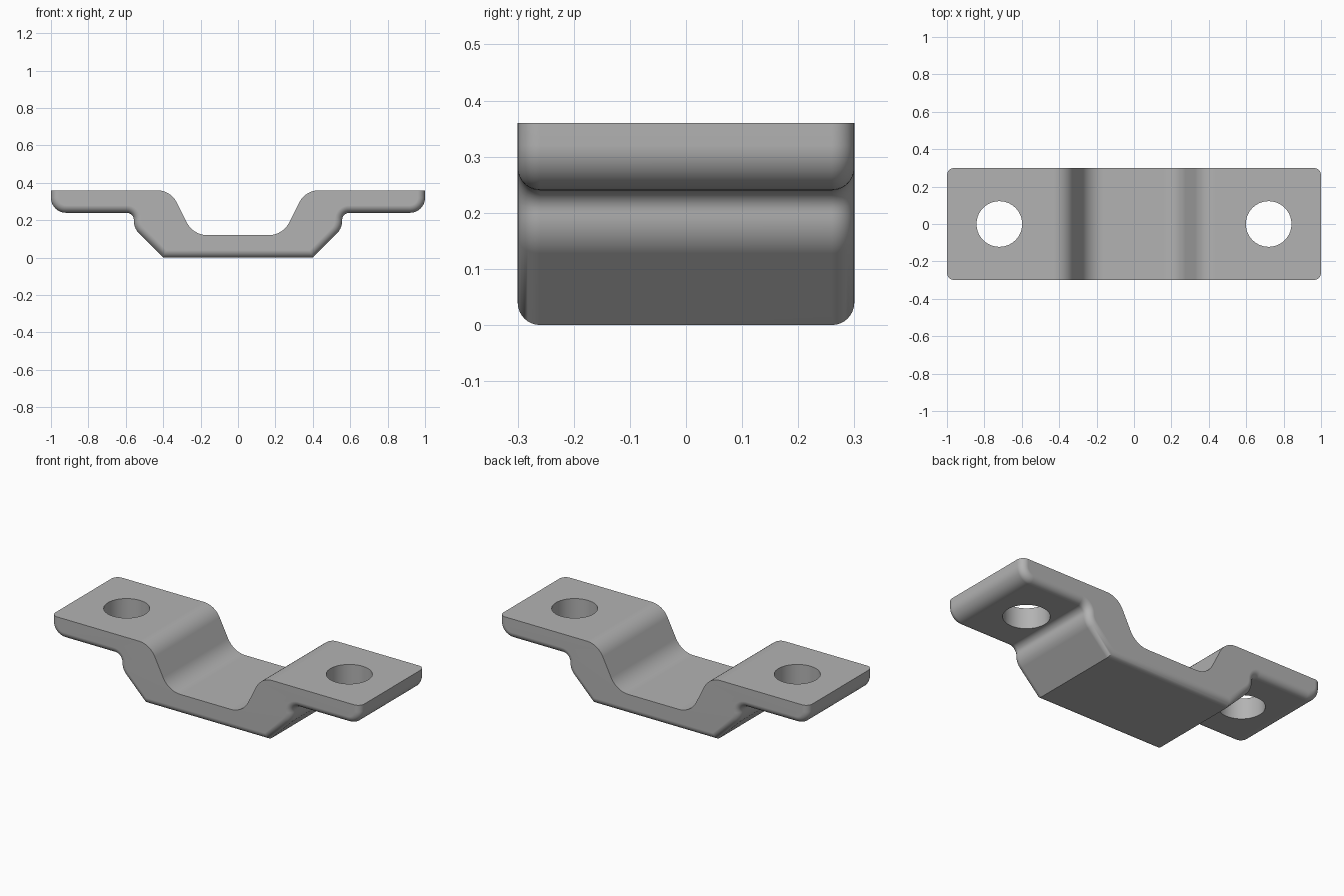
import bpy, bmesh, math
from mathutils import Vector

if "Cube" in bpy.data.objects:
    bpy.data.objects.remove(bpy.data.objects["Cube"])

HALF_DEPTH = 0.30
EDGE = 0.04      # rounding of the lower front and back edges
STEPS = 8

steel = bpy.data.materials.new("grey steel")
steel.use_nodes = True
steel.diffuse_color = (0.45, 0.45, 0.45, 1)
steel.node_tree.nodes["Principled BSDF"].inputs["Base Color"].default_value = steel.diffuse_color


def mirrored(half):
    """Complete a right-hand chain of (x, z, radius) corners with its mirror image."""
    return [(-x, z, r) for x, z, r in reversed(half)] + half


def rounded(corners):
    """Points along a filleted chain, each with its left-hand offset direction."""
    pts = [Vector(c[:2]) for c in corners]
    dirs = [(b - a).normalized() for a, b in zip(pts, pts[1:])]
    left = [Vector((-d.y, d.x)) for d in dirs]
    out = [(pts[0], left[0])]
    for i in range(1, len(pts) - 1):
        n1, n2, r = left[i - 1], left[i], corners[i][2]
        if r == 0:
            out.append((pts[i], (n1 + n2) / (1 + n1.dot(n2))))
            continue
        side = math.copysign(1, dirs[i - 1].cross(dirs[i]))
        reach = r * math.tan(n1.angle(n2) / 2)
        centre = pts[i] - dirs[i - 1] * reach + n1 * r * side
        for k in range(STEPS + 1):
            n = n1.slerp(n2, k / STEPS)
            out.append((centre - n * r * side, n))
    out.append((pts[-1], left[-1]))
    return out


# Underside, from the left end to the right end
lower = rounded(mirrored([(0.40, 0, 0), (0.557, 0.157, 0.10), (0.557, 0.24, 0.038),
                          (1, 0.24, 0.08), (1, 0.36, 0)]))
# Upper surface with the saddle dip
upper = rounded(mirrored([(0.24, 0.12, 0.125), (0.36, 0.36, 0.115), (1, 0.36, 0)]))
upper = [p for p, n in reversed(upper)][1:-1]

# Sections across the depth; the underside draws in towards the front and back
angles = [math.pi / 2 * k / STEPS for k in range(STEPS + 1)]
sections = [(HALF_DEPTH - EDGE + EDGE * math.sin(a), EDGE * (1 - math.cos(a))) for a in angles]
sections = [(-y, d) for y, d in reversed(sections)] + sections

bm = bmesh.new()
rings = []
for y, inset in sections:
    outline = [p + n * inset for p, n in lower] + upper
    rings.append([bm.verts.new((p.x, y, p.y)) for p in outline])
for a, b in zip(rings, rings[1:]):
    for i in range(len(a)):
        j = (i + 1) % len(a)
        bm.faces.new((a[i], a[j], b[j], b[i]))
bm.faces.new(rings[0])
bm.faces.new(rings[-1])
bmesh.ops.recalc_face_normals(bm, faces=bm.faces)
mesh = bpy.data.meshes.new("saddle_bracket")
bm.to_mesh(mesh)
bm.free()
mesh.materials.append(steel)
bracket = bpy.data.objects.new("saddle_bracket", mesh)
bpy.context.collection.objects.link(bracket)

# Bolt holes through both tabs
for x in (-0.72, 0.72):
    bpy.ops.mesh.primitive_cylinder_add(vertices=64, radius=0.122, depth=0.4, location=(x, 0, 0.3))
    cutter = bpy.context.object
    cutter.name = "hole_cutter"
    cutter.hide_render = True
    cutter.data.materials.append(steel)
    bpy.context.view_layer.objects.active = bracket
    cut = bracket.modifiers.new("bolt_hole", 'BOOLEAN')
    cut.object = cutter
    cut.solver = 'EXACT'
    bpy.ops.object.modifier_apply(modifier=cut.name)
    bpy.data.objects.remove(cutter)

# Smooth fillets, crisp edges
bpy.ops.object.select_all(action='DESELECT')
bracket.select_set(True)
bpy.context.view_layer.objects.active = bracket
bpy.ops.object.shade_smooth_by_angle(angle=math.radians(30))
weighted = bracket.modifiers.new("flat_face_normals", 'WEIGHTED_NORMAL')
weighted.keep_sharp = True
